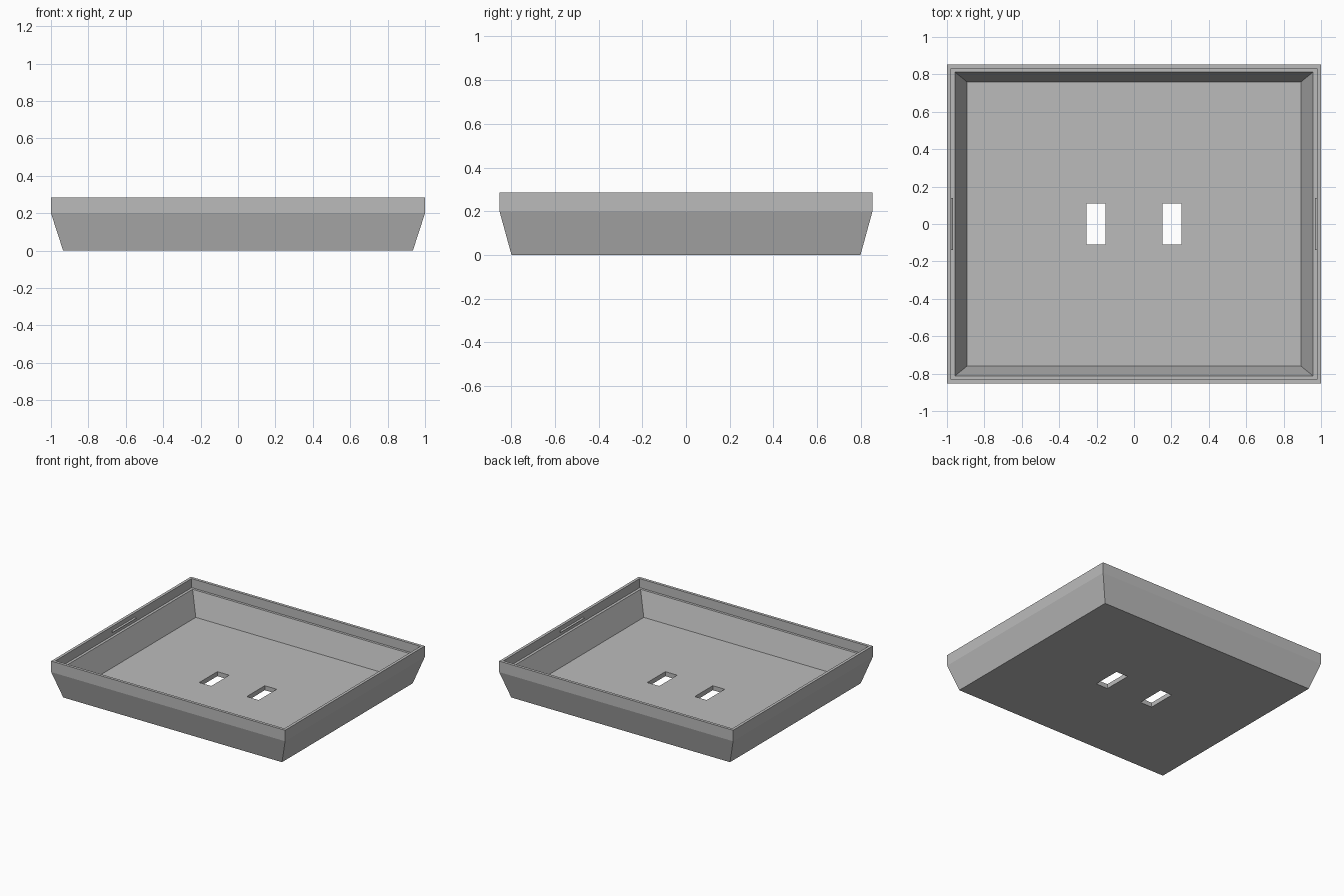
import bpy
import bmesh

cube = bpy.data.objects.get("Cube")
if cube:
    bpy.data.objects.remove(cube, do_unlink=True)

grey = bpy.data.materials.new("plain grey")
grey.use_nodes = True
colour = (0.5, 0.5, 0.5, 1)
grey.diffuse_color = colour
grey.node_tree.nodes["Principled BSDF"].inputs["Base Color"].default_value = colour


def loft(name, rings):
    """Capped solid through a list of closed point rings."""
    bm = bmesh.new()
    loops = [[bm.verts.new(p) for p in ring] for ring in rings]
    n = len(loops[0])
    for a, b in zip(loops, loops[1:]):
        for i in range(n):
            j = (i + 1) % n
            bm.faces.new((a[i], a[j], b[j], b[i]))
    bm.faces.new(loops[0][::-1])
    bm.faces.new(loops[-1])
    bmesh.ops.recalc_face_normals(bm, faces=bm.faces)
    mesh = bpy.data.meshes.new(name)
    bm.to_mesh(mesh)
    bm.free()
    mesh.materials.append(grey)
    obj = bpy.data.objects.new(name, mesh)
    bpy.context.collection.objects.link(obj)
    return obj


def rectangle(hx, hy, z, cx=0):
    return [(cx + sx * hx, sy * hy, z)
            for sx, sy in ((-1, -1), (1, -1), (1, 1), (-1, 1))]


# Tray shell: outside wall, rim lip, inner ledge, sloped inside, floor
tray = loft("tray", [rectangle(*r) for r in (
    (0.935, 0.798, 0),
    (1.0, 0.853, 0.2),
    (1.0, 0.853, 0.285),
    (0.978, 0.831, 0.285),
    (0.978, 0.831, 0.215),
    (0.957, 0.812, 0.215),
    (0.893, 0.76, 0.035),
)])

# Two rectangular slots through the floor
for side, label in ((1, "left"), (-1, "right")):
    cutter = loft(label + "_slot_cutter",
                  [rectangle(0.051, 0.11, z, side * 0.203) for z in (-0.1, 0.1)])
    cutter.hide_render = True
    cut = tray.modifiers.new(label + "_slot", "BOOLEAN")
    cut.operation = "DIFFERENCE"
    cut.solver = "EXACT"
    cut.object = cutter
    bpy.context.view_layer.objects.active = tray
    bpy.ops.object.modifier_apply(modifier=cut.name)
    bpy.data.objects.remove(cutter, do_unlink=True)

# Small wedge-shaped snap ridges inside the side lips
for side, label in ((1, "left"), (-1, "right")):
    section = ((0.982, 0.235), (0.967, 0.245), (0.982, 0.255))
    loft(label + "_snap_ridge",
         [[(side * x, y, z) for x, z in section] for y in (-0.14, 0.14)])
